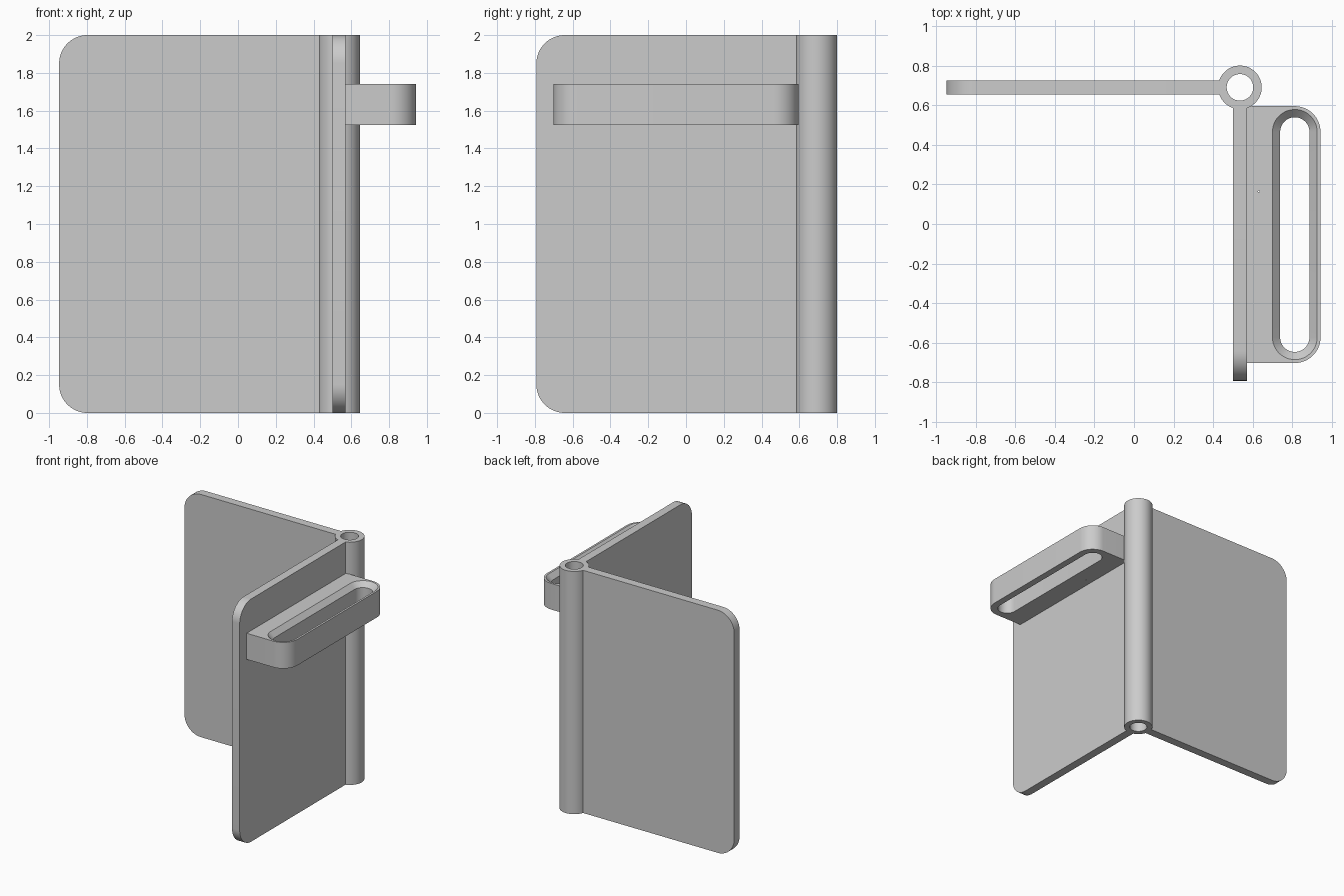
import bpy, bmesh, math

cube = bpy.data.objects.get("Cube")
if cube:
    bpy.data.objects.remove(cube, do_unlink=True)

COLOR = (0.6, 0.6, 0.6, 1)
grey = bpy.data.materials.new("plain_grey")
grey.use_nodes = True
grey.diffuse_color = COLOR
grey.node_tree.nodes["Principled BSDF"].inputs["Base Color"].default_value = COLOR


def arc(cx, cy, r, start, end, n):
    """Points along an arc, angles in degrees."""
    angles = [math.radians(start + (end - start) * i / n) for i in range(n + 1)]
    return [(cx + r * math.cos(a), cy + r * math.sin(a)) for a in angles]


def loft(name, loops, ring=False):
    """Skin a stack of equal-length loops; ring joins last to first, else cap the ends."""
    bm = bmesh.new()
    rows = [[bm.verts.new(p) for p in loop] for loop in loops]
    pairs = list(zip(rows, rows[1:]))
    if ring:
        pairs.append((rows[-1], rows[0]))
    else:
        bm.faces.new(rows[0])
        bm.faces.new(rows[-1])
    for a, b in pairs:
        for i in range(len(a)):
            j = (i + 1) % len(a)
            bm.faces.new((a[i], a[j], b[j], b[i]))
    bmesh.ops.recalc_face_normals(bm, faces=bm.faces)
    mesh = bpy.data.meshes.new(name)
    bm.to_mesh(mesh)
    bm.free()
    mesh.materials.append(grey)
    obj = bpy.data.objects.new(name, mesh)
    bpy.context.collection.objects.link(obj)
    return obj


def finish(obj):
    bpy.ops.object.select_all(action='DESELECT')
    obj.select_set(True)
    bpy.context.view_layer.objects.active = obj
    bpy.ops.object.shade_smooth_by_angle(angle=math.radians(30))


def at_height(points, z):
    return [(x, y, z) for x, y in points]


def cut(obj, cutter):
    mod = obj.modifiers.new("cut", 'BOOLEAN')
    mod.solver = 'EXACT'
    mod.object = cutter
    bpy.context.view_layer.objects.active = obj
    bpy.ops.object.modifier_apply(modifier=mod.name)
    bpy.data.objects.remove(cutter, do_unlink=True)


HEIGHT = 2.0
PIN_X, PIN_Y = 0.535, 0.69
HALF = 0.035      # half leaf thickness
CORNER = 0.15     # leaf corner radius

# Hinge barrel with an open bore
outer = arc(PIN_X, PIN_Y, 0.11, 0, 360, 64)[:-1]
bore = arc(PIN_X, PIN_Y, 0.067, 0, 360, 64)[:-1]
finish(loft("hinge_barrel", [at_height(outer, 0), at_height(outer, HEIGHT),
                             at_height(bore, HEIGHT), at_height(bore, 0)], ring=True))

# Two leaves: profile in (distance from pin, height), rounded at the free edge
reach = 1.482
leaf = [(0.09, 0)]
leaf += arc(reach - CORNER, CORNER, CORNER, -90, 0, 16)
leaf += arc(reach - CORNER, HEIGHT - CORNER, CORNER, 0, 90, 16)
leaf += [(0.09, HEIGHT)]
finish(loft("back_leaf", [[(PIN_X - d, PIN_Y + s, z) for d, z in leaf]
                          for s in (-HALF, HALF)]))
finish(loft("side_leaf", [[(PIN_X + s, PIN_Y - d, z) for d, z in leaf]
                          for s in (-HALF, HALF)]))

# Bracket with rounded outer corners
LOW, HIGH = 1.525, 1.74
FRONT, BACK, OUT, ROUND = -0.702, 0.595, 0.942, 0.13
shape = [(PIN_X + HALF, FRONT)]
shape += arc(OUT - ROUND, FRONT + ROUND, ROUND, -90, 0, 16)
shape += arc(OUT - ROUND, BACK - ROUND, ROUND, 0, 90, 16)
shape += [(PIN_X + HALF, BACK)]
bracket = loft("slotted_bracket", [at_height(shape, LOW), at_height(shape, HIGH)])


# Long slot through the bracket, chamfered at the top
def slot(r, z):
    x, front, back = OUT - ROUND, FRONT + ROUND, BACK - ROUND
    return at_height(arc(x, front, r, 180, 360, 24) + arc(x, back, r, 0, 180, 24), z)


NARROW, WIDE = 0.074, 0.113
cut(bracket, loft("slot_cutter", [slot(NARROW, LOW - 0.1), slot(NARROW, HIGH - WIDE + NARROW),
                                  slot(WIDE, HIGH), slot(WIDE, HIGH + 0.1)]))

# Tiny vertical pin hole near the wall
hole = arc(0.63, 0.165, 0.004, 0, 360, 12)[:-1]
cut(bracket, loft("pin_hole_cutter", [at_height(hole, LOW - 0.1), at_height(hole, HIGH + 0.1)]))
finish(bracket)
